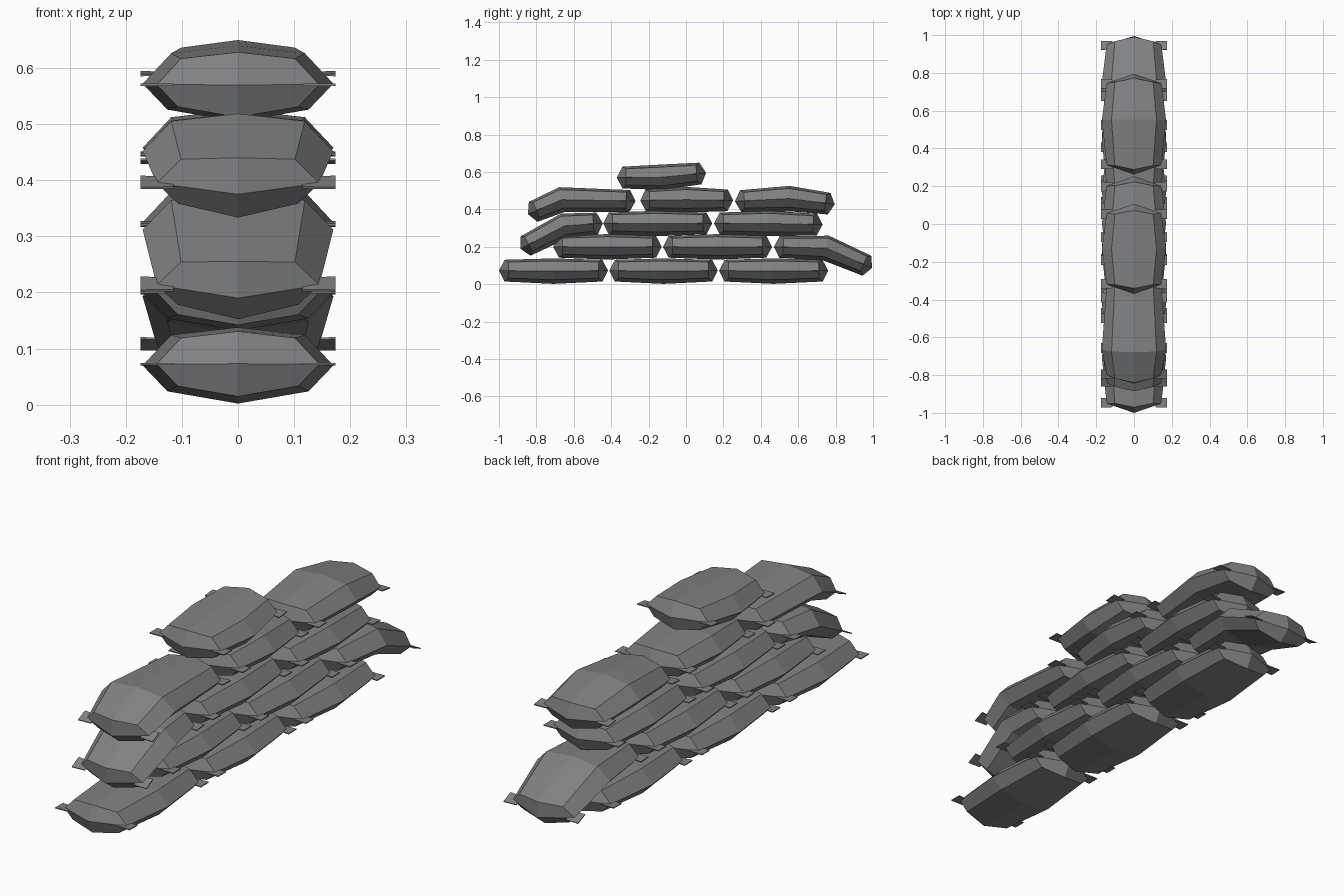
import bpy
from mathutils import Vector

if "Cube" in bpy.data.objects:
    bpy.data.objects.remove(bpy.data.objects["Cube"])

mat = bpy.data.materials.new("grey_sackcloth")
mat.diffuse_color = (0.215, 0.222, 0.226, 1)
mat.use_nodes = True
mat.node_tree.nodes["Principled BSDF"].inputs["Base Color"].default_value = mat.diffuse_color

# half cross-section order: top, shoulder, side, belly, bottom, then mirrored (unit x, unit z)
SECTION = [(0, 1), (0.7, 0.8), (1, 0), (0.74, -0.68), (0, -1),
           (-0.74, -0.68), (-1, 0), (-0.7, 0.8)]
INSET = [0.03, 0.05, 0.05, 0.05, 0.03, 0.05, 0.05, 0.05]  # how far each point sits back from the tip


def make_object(name, verts, faces):
    mesh = bpy.data.meshes.new(name)
    mesh.from_pydata(verts, [], faces)
    mesh.materials.append(mat)
    mesh.update()
    ob = bpy.data.objects.new(name, mesh)
    bpy.context.collection.objects.link(ob)
    return ob


def make_bag(name, path):
    """Sandbag along three (y, z) centre points: tip, middle, tip."""
    a, b, c = [Vector((0, y, z)) for y, z in path]
    d0, d1 = (b - a).normalized(), (c - b).normalized()
    verts, faces = [], []

    def ring(centre, along, half_w, half_h, insets):
        up = Vector((1, 0, 0)).cross(along).normalized()
        for (x, z), s in zip(SECTION, insets):
            verts.append(centre + Vector((x * half_w, 0, 0)) + up * (z * half_h) + along * s)

    ring(a, d0, 0.145, 0.058, INSET)
    ring(b, (d0 + d1).normalized(), 0.17, 0.068, [0] * 8)
    ring(c, d1, 0.145, 0.058, [-s for s in INSET])
    for r in (0, 8):
        for i in range(8):
            j = (i + 1) % 8
            faces.append((r + i, r + j, r + 8 + j, r + 8 + i))
    # wedge-shaped closed ends
    for r, tip, flip in ((0, a, True), (16, c, False)):
        t = len(verts)
        verts.append(tip)
        for q in ((0, 1, 2), (2, 3, 4), (4, 5, 6), (6, 7, 0)):
            f = [r + k for k in q] + [t]
            faces.append(f[::-1] if flip else f)
    ob = make_object(name, verts, faces)

    # flat cloth ears at the four corners
    ev, ef = [], []
    for tip, along in ((a, d0), (c, -d1)):
        up = Vector((0, -along.z, along.y))
        for side in (-1, 1):
            n = len(ev)
            for h in (-0.002, 0.002):
                for x, s in ((0.115, 0.03), (0.174, 0.028), (0.174, 0.08), (0.115, 0.075)):
                    ev.append(tip + Vector((side * x, 0, 0)) + along * s + up * h)
            quads = [(3, 2, 1, 0), (4, 5, 6, 7)] + \
                    [(k, (k + 1) % 4, 4 + (k + 1) % 4, 4 + k) for k in range(4)]
            ef += [[n + k for k in q] for q in quads]
    for o in (ob, make_object(name + "_ears", ev, ef)):
        bpy.context.view_layer.objects.active = o
        bpy.ops.object.mode_set(mode='EDIT')
        bpy.ops.mesh.select_all(action='SELECT')
        bpy.ops.mesh.normals_make_consistent(inside=False)
        bpy.ops.object.mode_set(mode='OBJECT')


def flat(y0, y1, z, lift=0.0):
    return [(y0, z), ((y0 + y1) / 2, z + lift), (y1, z)]


# rows from the ground up; bent bags slump over the ends
ROWS = [
    [flat(-1.0, -0.417, 0.073, -0.003), flat(-0.41, 0.17, 0.073, -0.003),
     flat(0.177, 0.76, 0.073, -0.003)],
    [flat(-0.71, -0.13, 0.2), flat(-0.123, 0.46, 0.2),
     [(0.47, 0.2), (0.75, 0.193), (0.995, 0.087)]],
    [[(-0.885, 0.19), (-0.65, 0.312), (-0.445, 0.327)], flat(-0.443, 0.14, 0.325),
     [(0.15, 0.325), (0.44, 0.325), (0.73, 0.318)]],
    [[(-0.845, 0.375), (-0.665, 0.452), (-0.27, 0.445)], flat(-0.245, 0.252, 0.448, 0.004),
     [(0.262, 0.443), (0.55, 0.458), (0.795, 0.427)]],
    [[(-0.37, 0.57), (-0.13, 0.572), (0.107, 0.595)]],
]
for r, row in enumerate(ROWS):
    for i, path in enumerate(row):
        make_bag(f"sandbag_row{r + 1}_{i + 1}", path)
